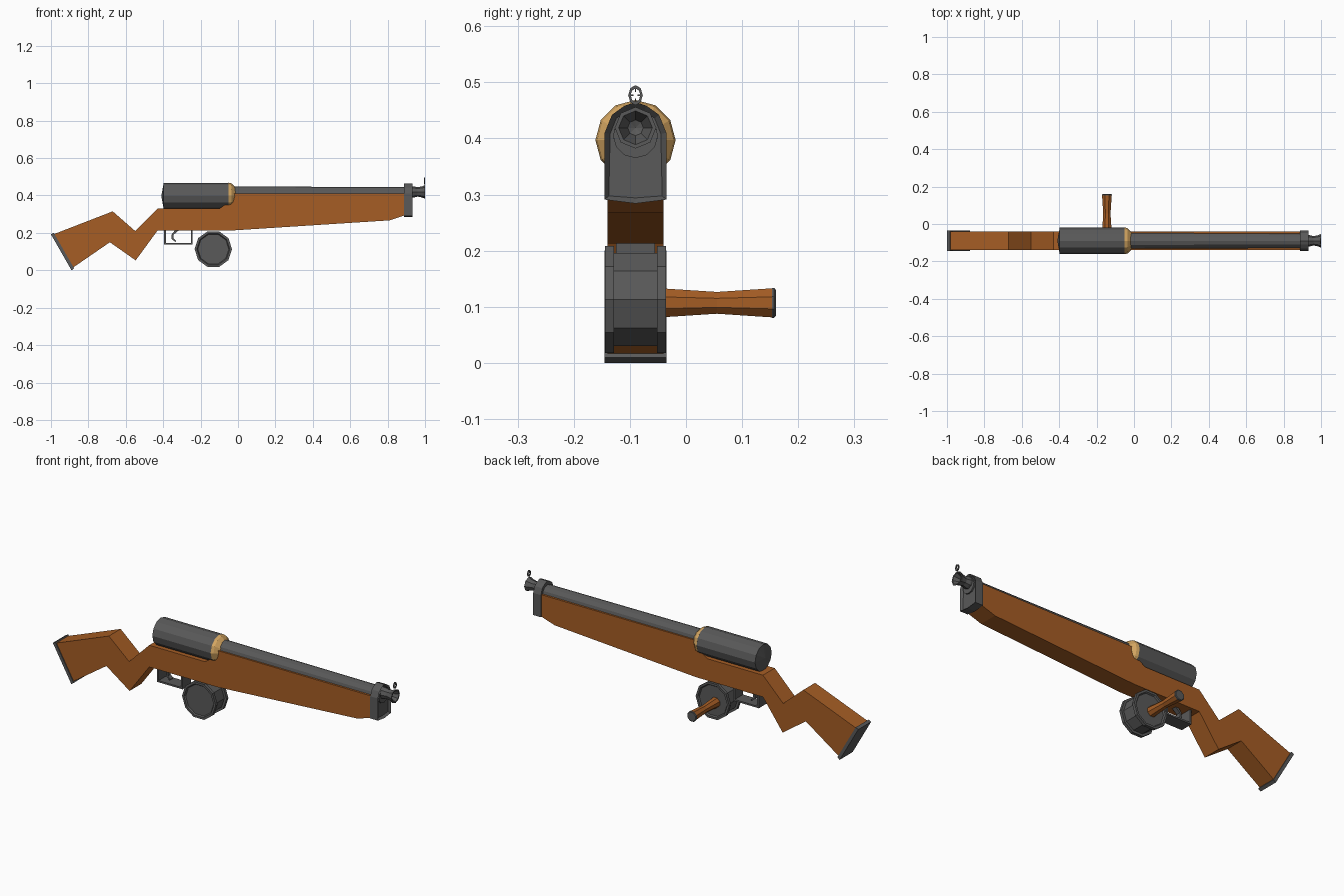
import bpy, bmesh
from math import sin, cos, pi
from mathutils import Vector

if "Cube" in bpy.data.objects:
    bpy.data.objects.remove(bpy.data.objects["Cube"])

Y = -0.09  # centre plane of the gun


def material(name, color):
    m = bpy.data.materials.new(name)
    m.diffuse_color = color
    m.use_nodes = True
    m.node_tree.nodes["Principled BSDF"].inputs["Base Color"].default_value = m.diffuse_color
    return m


wood = material("wood", (0.38, 0.11, 0.018, 1))
tan = material("tan", (0.66, 0.38, 0.12, 1))
steel = material("steel", (0.1, 0.1, 0.1, 1))


def finish(name, bm, mat):
    bmesh.ops.remove_doubles(bm, verts=bm.verts, dist=1e-5)
    bmesh.ops.recalc_face_normals(bm, faces=bm.faces)
    me = bpy.data.meshes.new(name)
    bm.to_mesh(me)
    bm.free()
    me.materials.append(mat)
    ob = bpy.data.objects.new(name, me)
    bpy.context.collection.objects.link(ob)
    return ob


def prism(name, pts, half, mat):
    """Side profile in x,z extruded evenly about the centre plane."""
    bm = bmesh.new()
    f = bm.faces.new([bm.verts.new((x, Y - half, z)) for x, z in pts])
    r = bmesh.ops.extrude_face_region(bm, geom=[f])
    vs = [v for v in r["geom"] if isinstance(v, bmesh.types.BMVert)]
    bmesh.ops.translate(bm, verts=vs, vec=(0, 2 * half, 0))
    return finish(name, bm, mat)


def lathe(name, profile, axis, centre, n, mat, phase=0, closed=False, squash=1):
    """Profile of (distance along axis, radius) turned about the x or y axis."""
    bm = bmesh.new()
    rings = []
    for t, r in profile:
        ring = []
        for i in range(n):
            a = phase + 2 * pi * i / n
            u, w = r * cos(a) * squash, r * sin(a)
            p = (t, u, w) if axis == "x" else (u, t, w)
            ring.append(bm.verts.new(Vector(p) + Vector(centre)))
        rings.append(ring)
    pairs = list(zip(rings, rings[1:]))
    if closed:
        pairs.append((rings[-1], rings[0]))
    for a, b in pairs:
        for i in range(n):
            j = (i + 1) % n
            bm.faces.new((a[i], a[j], b[j], b[i]))
    if not closed:
        for ring, (t, r) in ((rings[0], profile[0]), (rings[-1], profile[-1])):
            if r > 0:
                bm.faces.new(ring)
    return finish(name, bm, mat)


def box(name, lo, hi, mat):
    bm = bmesh.new()
    bmesh.ops.create_cube(bm, size=1)
    lo, hi = Vector(lo), Vector(hi)
    for v in bm.verts:
        v.co = Vector([a + (b - a) * (c + 0.5) for a, b, c in zip(lo, hi, v.co)])
    return finish(name, bm, mat)


# Wooden stock with grip, and long forend
prism("stock", [(-0.985, 0.193), (-0.67, 0.315), (-0.55, 0.21), (-0.43, 0.33),
                (-0.03, 0.33), (-0.03, 0.213), (-0.43, 0.213), (-0.547, 0.053),
                (-0.685, 0.15), (-0.88, 0.016)], 0.05, wood)
prism("forend", [(-0.1, 0.33), (-0.03, 0.375), (-0.03, 0.41), (0.89, 0.41),
                 (0.89, 0.293), (0.81, 0.267), (-0.03, 0.213), (-0.1, 0.213)], 0.05, wood)
prism("butt_plate", [(-1.0, 0.192), (-0.985, 0.2), (-0.876, 0.01), (-0.89, 0.0)],
      0.055, steel)

# Receiver tube, collar and barrel
lathe("receiver", [(-0.41, 0), (-0.397, 0.071), (-0.05, 0.071)], "x", (0, Y, 0.397),
      12, steel)
lathe("collar", [(-0.05, 0.0715), (-0.035, 0.068), (-0.012, 0.045)], "x",
      (0, Y, 0.397), 12, tan)
lathe("barrel", [(-0.04, 0.043), (0.93, 0.04)], "x", (0, Y, 0.405), 12, steel)

# Nose cap with recessed front face
bm = bmesh.new()
outline = [(0, 0.284), (0.055, 0.291), (0.055, 0.41), (0.042, 0.442), (0.02, 0.458),
           (0, 0.465)]
outline += [(-y, z) for y, z in outline[-2:0:-1]]
f = bm.faces.new([bm.verts.new((0.888, Y + y, z)) for y, z in outline])
r = bmesh.ops.extrude_face_region(bm, geom=[f])
top = [g for g in r["geom"] if isinstance(g, bmesh.types.BMFace)]
bmesh.ops.translate(bm, verts=list(top[0].verts), vec=(0.046, 0, 0))
bmesh.ops.recalc_face_normals(bm, faces=bm.faces)
bmesh.ops.inset_region(bm, faces=top, thickness=0.01, depth=-0.012)
finish("nose_cap", bm, steel)

# Flared hollow muzzle
lathe("muzzle", [(0.9, 0.032), (0.94, 0.03), (0.96, 0.025), (0.985, 0.03), (1.0, 0.037),
                 (1.0, 0.03), (0.965, 0.014), (0.96, 0)], "x", (0, Y, 0.419), 8, steel)

# Ring sight with four inner ticks
lathe("sight_ring", [(0.994, 0.012), (1.0, 0.012), (1.0, 0.018), (0.994, 0.018)], "x",
      (0, Y, 0.477), 8, steel, closed=True, squash=0.72)
for i, (dy, dz) in enumerate([(0.007, 0), (-0.007, 0), (0, 0.01), (0, -0.01)]):
    hy, hz = (0.003, 0.001) if dy else (0.001, 0.004)
    box(f"sight_tick_{i}", (0.995, Y + dy - hy, 0.477 + dz - hz),
        (0.999, Y + dy + hy, 0.477 + dz + hz), steel)

# Drum magazine: spool with two recessed flanges
half = [(-0.047, 0), (-0.047, 0.083), (-0.054, 0.088), (-0.054, 0.1), (-0.038, 0.1),
        (-0.038, 0.087)]
lathe("drum", half + [(-t, r) for t, r in reversed(half)], "y", (-0.132, Y, 0.113),
      10, steel)

# Side handle on the drum
lathe("handle", [(-0.045, 0.028), (0.055, 0.021), (0.153, 0.028)], "y",
      (-0.145, 0, 0.107), 8, wood, phase=pi / 8)
lathe("handle_cap", [(0.153, 0.029), (0.157, 0.029), (0.16, 0.025)], "y",
      (-0.145, 0, 0.107), 8, steel, phase=pi / 8)

# Trigger guard and trigger
prism("trigger_guard", [(-0.395, 0.215), (-0.395, 0.137), (-0.242, 0.137), (-0.242, 0.215),
                        (-0.252, 0.215), (-0.252, 0.146), (-0.385, 0.146),
                        (-0.385, 0.215)], 0.035, steel)
prism("trigger", [(-0.335, 0.215), (-0.354, 0.195), (-0.356, 0.168), (-0.335, 0.152),
                  (-0.331, 0.158), (-0.346, 0.172), (-0.344, 0.191), (-0.315, 0.215)],
      0.012, steel)
